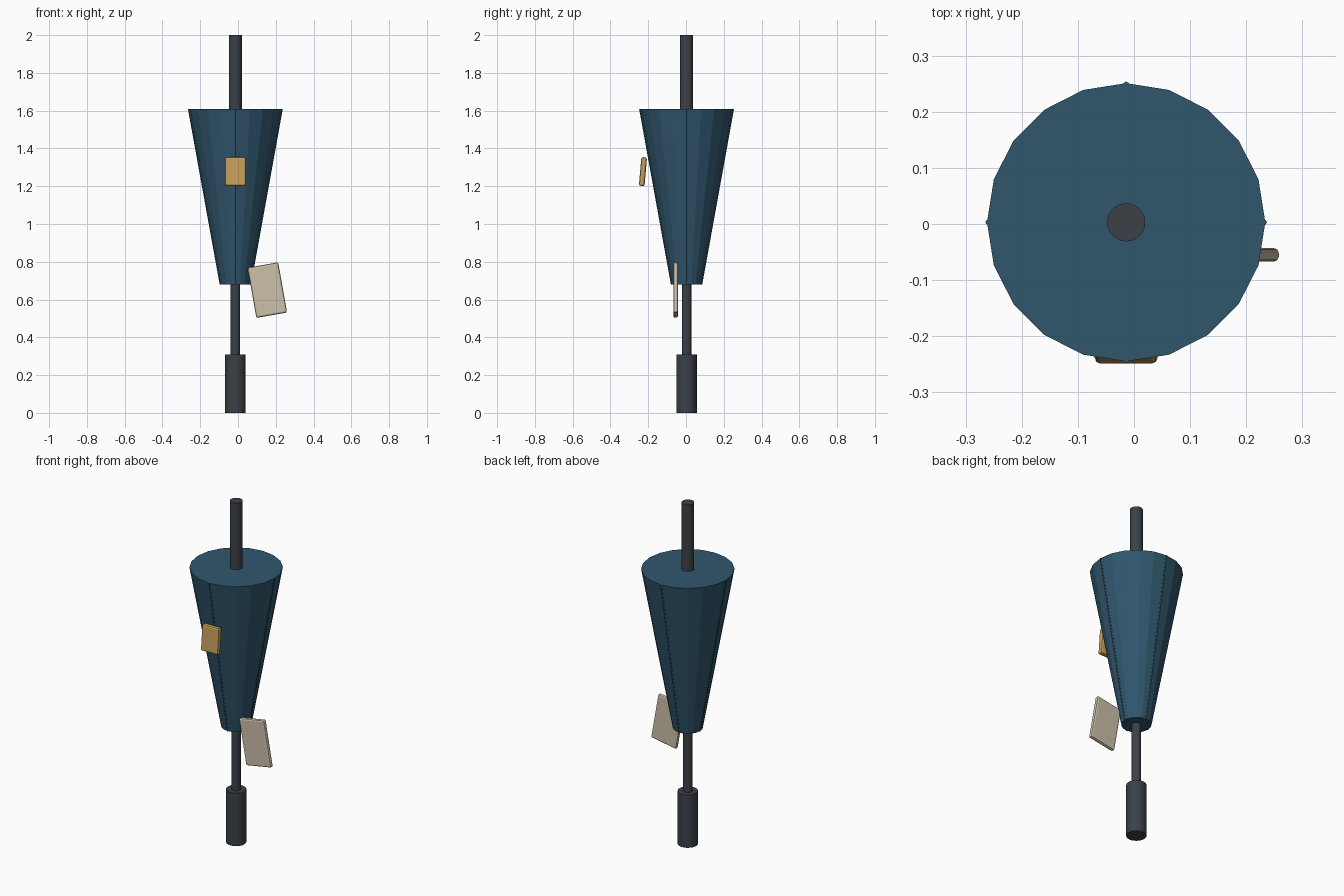
import bpy, math
from mathutils import Vector

if "Cube" in bpy.data.objects:
    bpy.data.objects.remove(bpy.data.objects["Cube"])

CX, CY = -0.014, 0.003          # axis of the closed parasol
R_LOW, R_TOP, Z_LOW, Z_TOP = 0.08, 0.248, 0.68, 1.61


def material(name, color):
    m = bpy.data.materials.new(name)
    m.diffuse_color = (*color, 1)
    m.use_nodes = True
    m.node_tree.nodes["Principled BSDF"].inputs["Base Color"].default_value = m.diffuse_color
    return m


DARK = material("dark_metal", (0.045, 0.053, 0.062))
BLUE = material("blue_fabric", (0.03, 0.095, 0.155))
TAN = material("ochre_patch", (0.55, 0.34, 0.10))
CREAM = material("cream_card", (0.60, 0.53, 0.40))


def finish(name, mat):
    ob = bpy.context.object
    ob.name = name
    ob.data.materials.append(mat)
    return ob


def frustum(name, r1, r2, z1, z2, sides, mat, turn=0.0):
    bpy.ops.mesh.primitive_cone_add(vertices=sides, radius1=r1, radius2=r2, depth=z2 - z1,
                                    location=(CX, CY, (z1 + z2) / 2), rotation=(0, 0, turn))
    return finish(name, mat)


def slab(name, size, loc, rot, bevel, mat):
    bpy.ops.mesh.primitive_cube_add(size=1, location=loc, rotation=rot)
    ob = finish(name, mat)
    ob.scale = size
    bpy.ops.object.transform_apply(location=False, rotation=False, scale=True)
    mod = ob.modifiers.new("bevel", 'BEVEL')
    mod.width = bevel
    mod.segments = 2
    return ob


# pole: foot, thin shaft, upper grip
for name, r, z1, z2 in (("foot", 0.054, 0, 0.31), ("shaft", 0.025, 0.30, 1.6),
                        ("upper_pole", 0.034, 1.55, 2.0)):
    frustum(name, r, r, z1, z2, 28, DARK)
    bpy.ops.object.shade_smooth_by_angle()

# folded canopy, flat faceted, a corner on each axis
frustum("canopy", R_LOW, R_TOP, Z_LOW, Z_TOP, 20, BLUE, math.pi / 2)

# four thin seams along the canopy corners
for i in range(4):
    a = i * math.pi / 2
    out = Vector((math.cos(a), math.sin(a), 0))
    base = Vector((CX, CY, 0))
    p = base + out * (R_LOW - 0.002) + Vector((0, 0, Z_LOW))
    q = base + out * (R_TOP - 0.002) + Vector((0, 0, Z_TOP - 0.001))
    bpy.ops.mesh.primitive_cylinder_add(vertices=6, radius=0.005, depth=(q - p).length,
                                        location=(p + q) / 2,
                                        rotation=(q - p).to_track_quat('Z', 'Y').to_euler())
    finish(f"seam_{i + 1}", BLUE)

# front patch and hanging card
slab("patch", (0.112, 0.03, 0.153), (CX, -0.228, 1.277), (math.radians(-5), 0, 0), 0.01, TAN)
slab("hanging_card", (0.165, 0.024, 0.27), (0.155, -0.055, 0.65), (0, math.radians(-10), 0), 0.009, CREAM)
